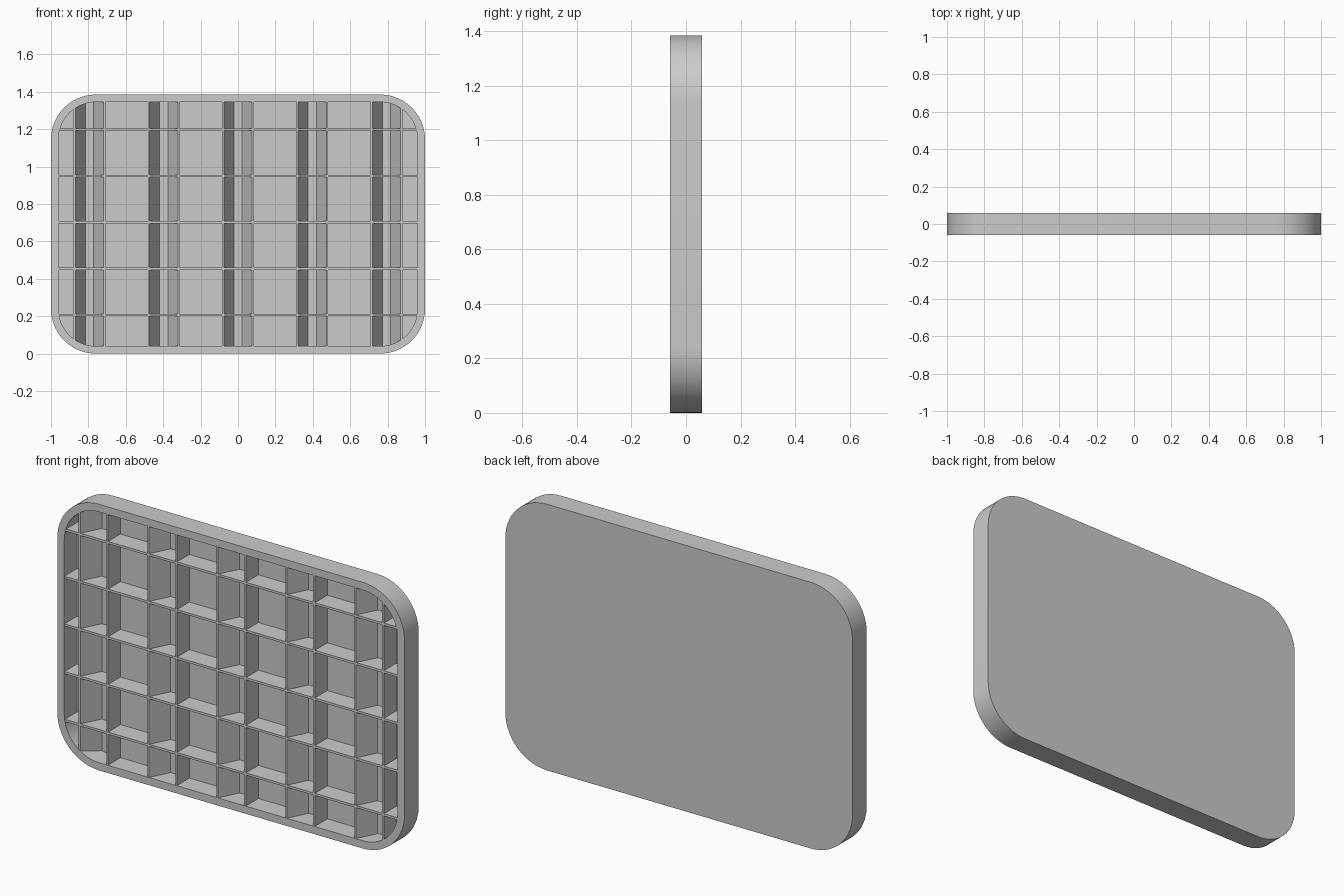
import bpy, bmesh
from math import sin, cos, pi, sqrt

if "Cube" in bpy.data.objects:
    bpy.data.objects.remove(bpy.data.objects["Cube"])

HW, H, HD = 1.0, 1.385, 0.058      # half width, height, half depth
RIM, R, BACK = 0.04, 0.24, 0.012   # rim width, corner radius, back sheet
FLOOR = HD - BACK
FRONT = -HD + 0.002                # front edge of the ribs


def finish(name, bm, smooth=False):
    bmesh.ops.recalc_face_normals(bm, faces=bm.faces)
    me = bpy.data.meshes.new(name)
    bm.to_mesh(me)
    bm.free()
    ob = bpy.data.objects.new(name, me)
    bpy.context.collection.objects.link(ob)
    if smooth:
        bpy.ops.object.select_all(action='DESELECT')
        ob.select_set(True)
        bpy.context.view_layer.objects.active = ob
        bpy.ops.object.shade_smooth_by_angle(angle=pi / 6)
    return ob


def outline(inset, n=14):
    """Rounded rectangle in x and z, shrunk by inset."""
    r, cx, cz = R - inset, HW - R, H / 2 - R
    pts = []
    for q, (sx, sz) in enumerate([(1, 1), (-1, 1), (-1, -1), (1, -1)]):
        for i in range(n + 1):
            a = (q + i / n) * pi / 2
            pts.append((sx * cx + r * cos(a), H / 2 + sz * cz + r * sin(a)))
    return pts


def half_height(x, inset=0.02):
    """Half height of the inset outline at x."""
    r, d = R - inset, max(0, abs(x) - (HW - R))
    return H / 2 - R + sqrt(max(0, r * r - d * d))


# tray: outer wall, rim and back sheet
bm = bmesh.new()
loops = [[bm.verts.new((x, y, z)) for x, z in outline(i)]
         for i, y in [(0, HD), (0, -HD), (RIM, -HD), (RIM, FLOOR)]]
for a, b in zip(loops, loops[1:]):
    for i in range(len(a)):
        j = (i + 1) % len(a)
        bm.faces.new((a[i], a[j], b[j], b[i]))
bm.faces.new(loops[0])
bm.faces.new(loops[3])
finish("tray", bm, True)

# upright ribs: straight outer side, sloping inner side
bm = bmesh.new()
for k in range(-2, 3):
    for s in (-1, 1):
        c = 0.397 * k
        prof = [(0.085, FRONT), (0.075, FRONT), (0.021, FLOOR + 0.003), (0.085, FLOOR + 0.003)]
        rings = [[bm.verts.new((c + s * x, y, H / 2 + t * half_height(c + s * x)))
                  for x, y in prof] for t in (-1, 1)]
        for i in range(4):
            j = (i + 1) % 4
            bm.faces.new((rings[0][i], rings[0][j], rings[1][j], rings[1][i]))
        bm.faces.new(rings[0])
        bm.faces.new(rings[1])
finish("upright_ribs", bm)

# horizontal shelf ribs
bm = bmesh.new()
for k in range(5):
    z = 0.206 + 0.248 * k
    v = bmesh.ops.create_cube(bm, size=1)["verts"]
    bmesh.ops.scale(bm, vec=(1.95, FLOOR + 0.003 - FRONT, 0.012), verts=v)
    bmesh.ops.translate(bm, vec=(0, (FLOOR + 0.003 + FRONT) / 2, z), verts=v)
finish("shelf_ribs", bm)
